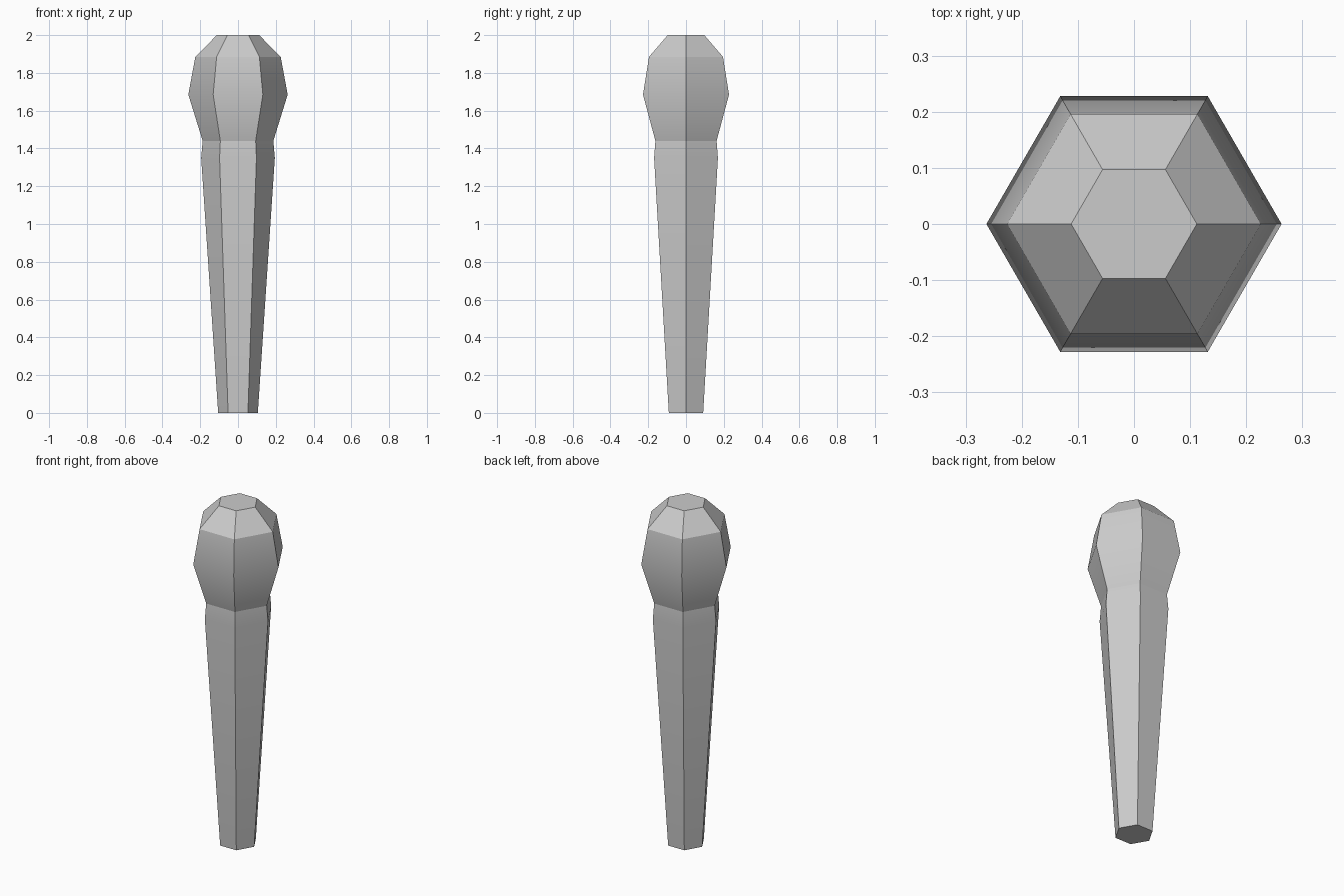
import bpy, bmesh
from math import cos, sin, tau, radians

if "Cube" in bpy.data.objects:
    bpy.data.objects.remove(bpy.data.objects["Cube"])

SIDES = 6


def hex_lathe(name, profile, cap_bottom=False, cap_top=False):
    """Six-sided turned form from (radius, height) pairs, bottom to top."""
    bm = bmesh.new()
    rings = [[bm.verts.new((r * cos(tau * i / SIDES), r * sin(tau * i / SIDES), z))
              for i in range(SIDES)] for r, z in profile]
    for low, high in zip(rings, rings[1:]):
        for i in range(SIDES):
            j = (i + 1) % SIDES
            bm.faces.new((low[i], low[j], high[j], high[i]))
    if cap_bottom:
        bm.faces.new(rings[0][::-1])
    if cap_top:
        bm.faces.new(rings[-1])
    mesh = bpy.data.meshes.new(name)
    bm.to_mesh(mesh)
    bm.free()
    obj = bpy.data.objects.new(name, mesh)
    bpy.context.collection.objects.link(obj)
    bpy.ops.object.select_all(action='DESELECT')
    obj.select_set(True)
    bpy.context.view_layer.objects.active = obj
    bpy.ops.object.shade_smooth_by_angle(angle=radians(30))
    return obj


# Tapered handle with a slight collar, open where it meets the head
hex_lathe("handle", [(0.105, 0), (0.195, 1.35), (0.187, 1.44)], cap_bottom=True)

# Bulbous head with a flat top
hex_lathe("head", [(0.187, 1.44), (0.263, 1.685), (0.226, 1.885), (0.112, 2.0)],
          cap_top=True)
